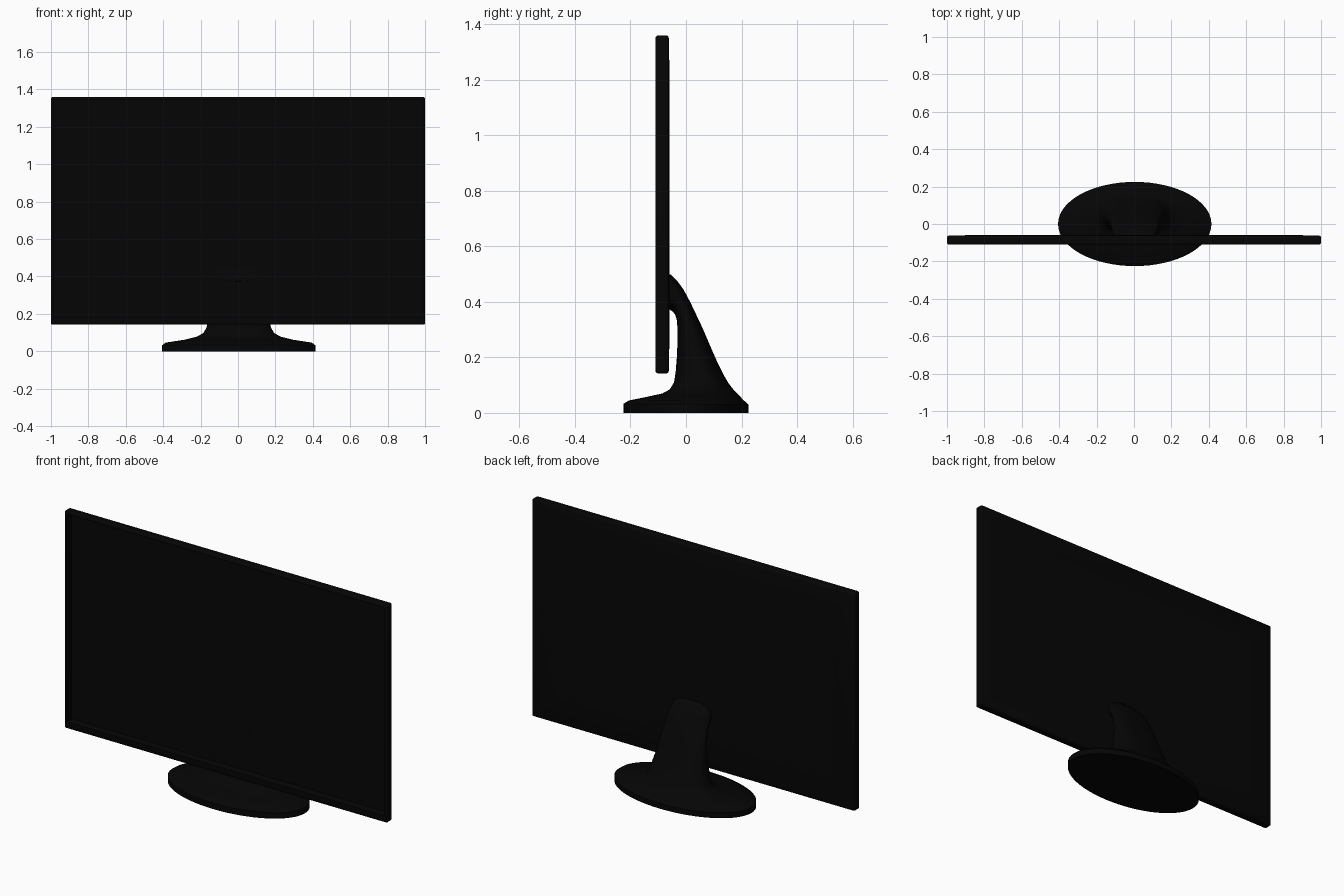
import bpy, bmesh
from math import cos, sin, pi, copysign
from mathutils import Vector

if "Cube" in bpy.data.objects:
    bpy.data.objects.remove(bpy.data.objects["Cube"], do_unlink=True)


def material(name, value):
    mat = bpy.data.materials.new(name)
    mat.use_nodes = True
    colour = (value, value, value, 1)
    mat.diffuse_color = colour
    mat.node_tree.nodes["Principled BSDF"].inputs["Base Color"].default_value = colour
    return mat


BLACK = material("black plastic", 0.0016)


def finish(name, bm, angle=0.6):
    bmesh.ops.recalc_face_normals(bm, faces=bm.faces)
    mesh = bpy.data.meshes.new(name)
    bm.to_mesh(mesh)
    bm.free()
    obj = bpy.data.objects.new(name, mesh)
    bpy.context.collection.objects.link(obj)
    mesh.materials.append(BLACK)
    bpy.ops.object.select_all(action="DESELECT")
    obj.select_set(True)
    bpy.context.view_layer.objects.active = obj
    bpy.ops.object.shade_smooth_by_angle(angle=angle)
    return obj


# Panel: rounded slab
bm = bmesh.new()
bmesh.ops.create_cube(bm, size=1)
low, high = Vector((-1, -0.11, 0.142)), Vector((1, -0.062, 1.36))
for v in bm.verts:
    v.co = (low + high) / 2 + v.co * (high - low)
bmesh.ops.bevel(bm, geom=bm.edges[:], offset=0.01, segments=3,
                profile=0.5, affect="EDGES")
front = min(bm.faces, key=lambda f: f.calc_center_median().y)
back = max(bm.faces, key=lambda f: f.calc_center_median().y)

# Screen set deep behind a slim bezel that is taller along the bottom
bmesh.ops.inset_region(bm, faces=[front], thickness=0.008)
for v in front.verts:
    if v.co.z < 0.5:
        v.co.z = 0.18
bmesh.ops.inset_region(bm, faces=[front], thickness=0.001, depth=-0.044)

# Slightly swollen back
bmesh.ops.inset_region(bm, faces=[back], thickness=0.2, depth=0.003)
finish("panel", bm)

# Stand: tilted oval rings (front y, front z, back y, back z, half width)
RINGS = [
    (-.225, 0, .225, 0, .41),
    (-.225, .033, .225, .03, .41),
    (-.205, .045, .205, .048, .39),
    (-.14, .058, .19, .065, .29),
    (-.085, .07, .17, .085, .225),
    (-.058, .085, .153, .107, .19),
    (-.043, .11, .135, .138, .173),
    (-.037, .15, .115, .178, .163),
    (-.033, .2, .092, .23, .15),
    (-.03, .27, .06, .305, .138),
    (-.032, .33, .015, .4, .128),
    (-.038, .352, -.01, .446, .124),
    (-.047, .364, -.032, .476, .122),
    (-.06, .373, -.054, .498, .12),
    (-.07, .375, -.062, .5, .12),
]
SIDES = 64
CENTRE_X = 0.004


def squared(value, power):
    return copysign(abs(value) ** power, value)


bm = bmesh.new()
loops = []
for i, (fy, fz, by, bz, half) in enumerate(RINGS):
    start, end = Vector((0, fy, fz)), Vector((0, by, bz))
    power = 1 - 0.2 * min(max(i - 2, 0) / 5, 1)
    loop = []
    for k in range(SIDES):
        a = 2 * pi * k / SIDES
        co = (start + end) / 2 + (end - start) / 2 * squared(sin(a), power)
        co.x = CENTRE_X + half * squared(cos(a), power)
        loop.append(bm.verts.new(co))
    loops.append(loop)
for lower, upper in zip(loops, loops[1:]):
    for k in range(SIDES):
        n = (k + 1) % SIDES
        bm.faces.new((lower[k], lower[n], upper[n], upper[k]))
bm.faces.new(loops[0])
bm.faces.new(loops[-1])
finish("stand", bm)
